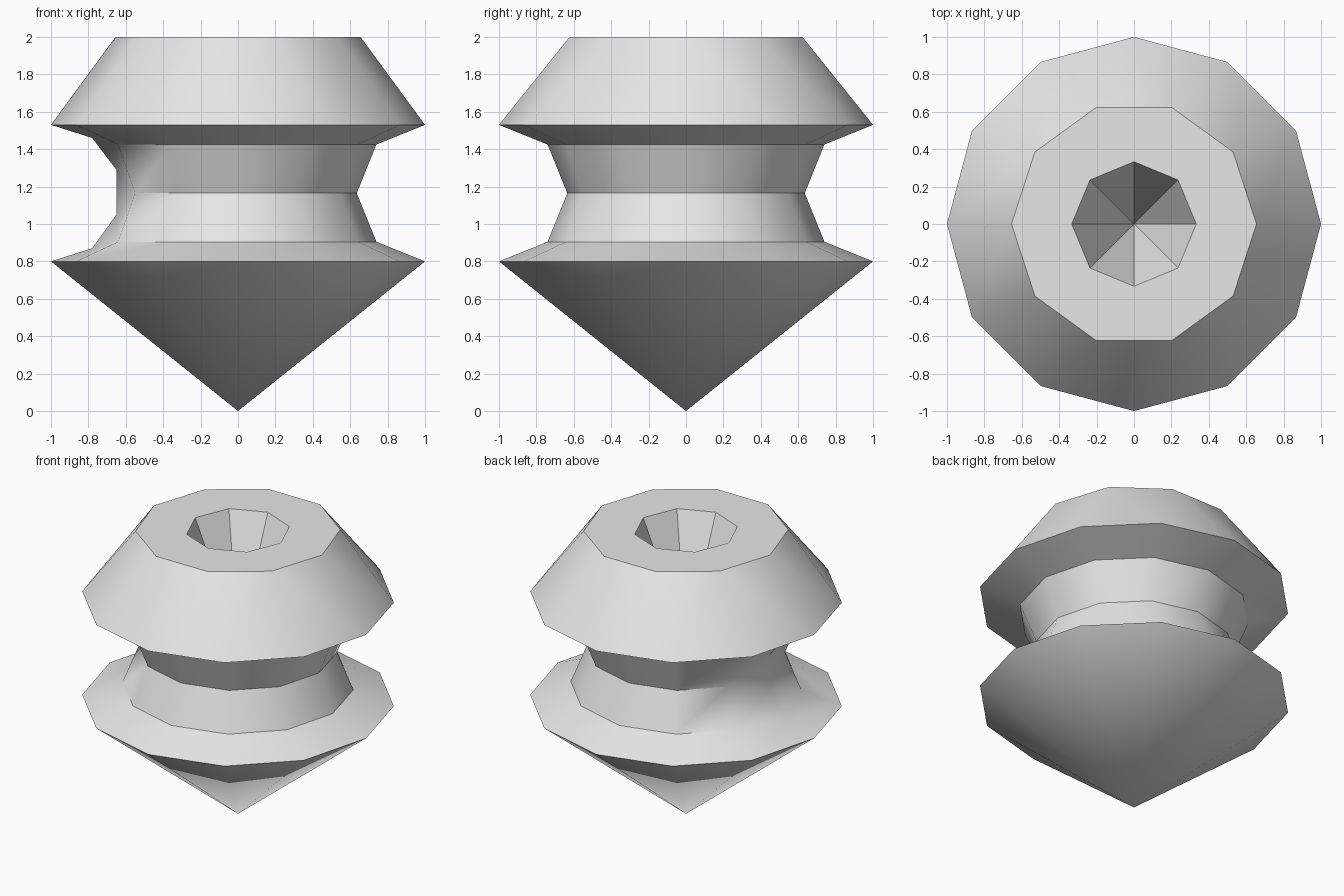
import bpy, bmesh
from math import cos, sin, pi, radians
from mathutils import Vector

cube = bpy.data.objects.get("Cube")
if cube:
    bpy.data.objects.remove(cube)

grey = bpy.data.materials.new("light_grey")
grey.use_nodes = True
colour = (0.8, 0.8, 0.8, 1)
grey.diffuse_color = colour
grey.node_tree.nodes["Principled BSDF"].inputs["Base Color"].default_value = colour

SIDES = 12
DENT = SIDES // 2            # index of the vertex on the -x side
bm = bmesh.new()


def ring(radius, z, n=SIDES):
    return [bm.verts.new((radius * cos(2 * pi * i / n), radius * sin(2 * pi * i / n), z))
            for i in range(n)]


def band(low, high):
    """Quads between two rings with the same number of sides."""
    n = len(low)
    for i in range(n):
        j = (i + 1) % n
        bm.faces.new((low[i], low[j], high[j], high[i]))


def fan(verts, tip_z):
    """Cone of triangles from a ring to a point on the axis."""
    tip = bm.verts.new((0, 0, tip_z))
    for i, v in enumerate(verts):
        bm.faces.new((tip, verts[(i + 1) % len(verts)], v))


def zipper(low, high):
    """Triangles between rings with different numbers of sides."""
    a, b, i, j = len(low), len(high), 0, 0
    while i < a or j < b:
        if j == b or (i < a and (i + 1) / a <= (j + 1) / b):
            bm.faces.new((low[i % a], low[(i + 1) % a], high[j % b]))
            i += 1
        else:
            bm.faces.new((low[i % a], high[(j + 1) % b], high[j % b]))
            j += 1


# Rings from bottom to top
lower_rim = ring(1, 0.8)
lower_neck = ring(0.74, 0.905)
waist = ring(0.635, 1.165)
upper_neck = ring(0.74, 1.425)
upper_rim = ring(1, 1.53)
top = ring(0.655, 2, 10)
hole = ring(0.333, 2, 8)

# Dent on one side: necks pulled outward, waist vertex split in two
lower_neck[DENT].co = Vector((-0.78, 0, 0.87))
upper_neck[DENT].co = Vector((-0.78, 0, 1.46))
waist[DENT].co = Vector((-0.65, 0, 1.05))
waist_high = list(waist)
waist_high[DENT] = bm.verts.new((-0.65, 0, 1.29))
for a, b, c in ((waist[DENT - 1], waist[DENT], waist_high[DENT]),
                (waist[DENT + 1], waist_high[DENT], waist[DENT])):
    bm.faces.new((a, b, c))

# Bottom cone, neck and upper cap
fan(lower_rim, 0)
band(lower_rim, lower_neck)
band(lower_neck, waist)
band(waist_high, upper_neck)
band(upper_neck, upper_rim)
zipper(upper_rim, top)

# Flat top with a pointed hole
zipper(top, hole)
tip = bm.verts.new((0, 0, 1.2))
for i, v in enumerate(hole):
    bm.faces.new((v, hole[(i + 1) % 8], tip))

# Split the bent faces around the dent
bent = {f for ring_ in (lower_neck, waist, waist_high, upper_neck)
        for f in ring_[DENT].link_faces if len(f.verts) == 4}
bmesh.ops.triangulate(bm, faces=list(bent), quad_method="SHORT_EDGE")
bmesh.ops.recalc_face_normals(bm, faces=bm.faces)

mesh = bpy.data.meshes.new("spinning_top")
bm.to_mesh(mesh)
bm.free()
mesh.materials.append(grey)
body = bpy.data.objects.new("spinning_top", mesh)
bpy.context.collection.objects.link(body)
bpy.ops.object.select_all(action="DESELECT")
body.select_set(True)
bpy.context.view_layer.objects.active = body
bpy.ops.object.shade_smooth_by_angle(angle=radians(35))
